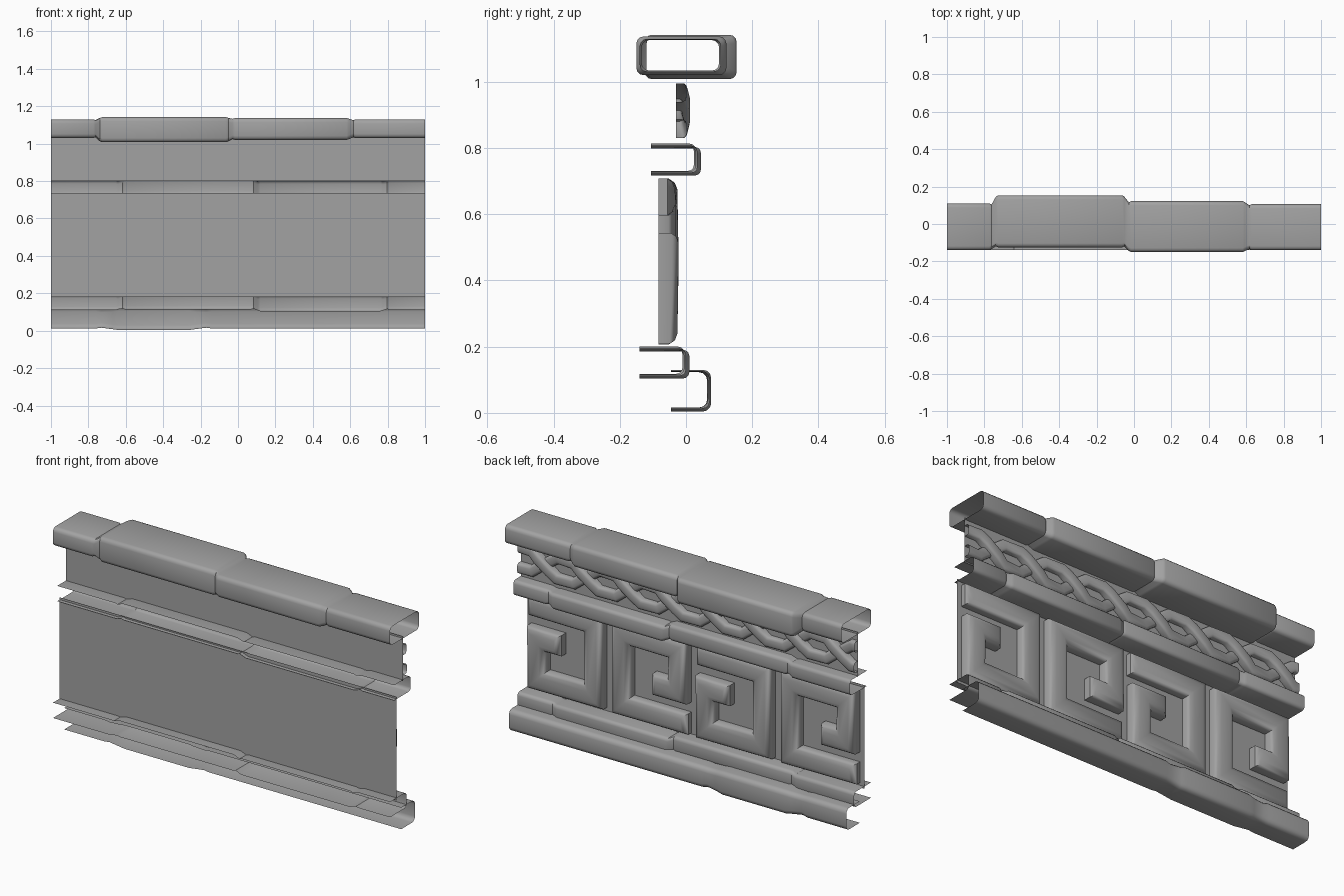
import bpy, bmesh, math
from mathutils import Vector

cube = bpy.data.objects.get("Cube")
if cube:
    bpy.data.objects.remove(cube)

stone = bpy.data.materials.new("grey_stone")
stone.use_nodes = True
GREY = (0.36, 0.36, 0.36, 1)
stone.diffuse_color = GREY
stone.node_tree.nodes["Principled BSDF"].inputs["Base Color"].default_value = GREY


def finish(name, bm, angle=35):
    bmesh.ops.recalc_face_normals(bm, faces=bm.faces)
    mesh = bpy.data.meshes.new(name)
    bm.to_mesh(mesh)
    bm.free()
    mesh.materials.append(stone)
    ob = bpy.data.objects.new(name, mesh)
    bpy.context.collection.objects.link(ob)
    bpy.ops.object.select_all(action='DESELECT')
    ob.select_set(True)
    bpy.context.view_layer.objects.active = ob
    bpy.ops.object.shade_smooth_by_angle(angle=math.radians(angle))
    return ob


def bridge(bm, rings, closed):
    n = len(rings[0])
    for a, b in zip(rings, rings[1:]):
        for i in range(n if closed else n - 1):
            j = (i + 1) % n
            bm.faces.new((a[i], a[j], b[j], b[i]))


def arc(cy, cz, r, start):
    return [(cy + r * math.cos(math.radians(start + t)),
             cz + r * math.sin(math.radians(start + t))) for t in (0, 30, 60, 90)]


def profile(y0, y1, z0, z1, r, closed):
    # rounded box section, or a channel open towards the front
    pts = arc(y1 - r, z0 + r, r, -90) + arc(y1 - r, z1 - r, r, 0)
    if closed:
        return pts + arc(y0 + r, z1 - r, r, 90) + arc(y0 + r, z0 + r, r, 180)
    return [(y0, z0)] + pts + [(y0, z1)]


def moulding(name, blocks, r, closed=False, step=0.012):
    # blocks: (x start, x end, y0, y1, z0, z1), joined by short sloped steps
    bm = bmesh.new()
    rings = []
    for x0, x1, *box in blocks:
        a = x0 if x0 <= -1 else x0 + step
        b = x1 if x1 >= 1 else x1 - step
        y0, y1, z0, z1 = box
        soft = (y0 if not closed else y0 + .006, y1 - .006, z0 + .004, z1 - .004)
        for x, bx in ((a, soft if x0 > -1 else box), (a + step, box),
                      (b - step, box), (b, soft if x1 < 1 else box)):
            rings.append([bm.verts.new((x, y, z)) for y, z in profile(*bx, r, closed)])
    bridge(bm, rings, closed)
    return finish(name, bm)


def bar(bm, path, width, base, chamfer):
    # mitred raised bar along path points (x, z, top y), with sloped ends
    pts = [Vector(p[:2]) for p in path]
    rings = []
    for i, p in enumerate(pts):
        d0 = (p - pts[i - 1]).normalized() if i else None
        d1 = (pts[i + 1] - p).normalized() if i < len(pts) - 1 else None
        d0, d1 = d0 or d1, d1 or d0
        n = Vector((-d0.y - d1.y, d0.x + d1.x)).normalized()
        n /= n.dot(Vector((-d0.y, d0.x)))
        top, h = path[i][2], width / 2
        mid = top - chamfer * 0.75
        back = d0 * chamfer * ((i == 0) - (i == len(pts) - 1))
        section = [(-h, base, 0), (-h, mid, 0), (-h + chamfer * .35, top - chamfer * .25, .6),
                   (-h + chamfer, top, 1), (h - chamfer, top, 1),
                   (h - chamfer * .35, top - chamfer * .25, .6), (h, mid, 0), (h, base, 0)]
        ring = []
        for s, y, k in section:
            q = p + n * s + back * k
            ring.append(bm.verts.new((q.x, y, q.y)))
        rings.append(ring)
    bridge(bm, rings, False)
    for r in (rings[0], rings[-1]):
        for i in range(3):
            bm.faces.new((r[i], r[i + 1], r[6 - i], r[7 - i]))


def plate(name, y, z0, z1):
    bm = bmesh.new()
    bm.faces.new([bm.verts.new((x, y, z)) for x, z in ((1, z0), (-1, z0), (-1, z1), (1, z1))])
    finish(name, bm)


# Hollow cap of four uneven blocks
moulding("cap", [(-1, -.75, -.14, .11, 1.03, 1.13),
                 (-.75, -.04, -.125, .153, 1.008, 1.142),
                 (-.04, .605, -.15, .122, 1.02, 1.137),
                 (.605, 1, -.14, .106, 1.03, 1.13)], .022, True)


# Two channel mouldings sharing the same joints
def channel(name, y, z):
    cuts = (-1, -.63, .095, .785, 1)
    shape = ((.038, .008, .09), (.03, .012, .098), (.045, .002, .088), (.035, .01, .092))
    moulding(name, [(a, b, y, y + .105 + d, z + lo, z + hi)
                    for a, b, (d, lo, hi) in zip(cuts, cuts[1:], shape)], .018)


channel("middle_moulding", -.105, .715)
channel("lower_moulding", -.14, .102)

# Base channel
moulding("base_moulding", [(-1, -.7, -.045, .07, .012, .127), (-.7, -.2, -.045, .076, .004, .13),
                           (-.2, 1, -.045, .072, .012, .127)], .025, step=.03)

# Back plates of the two relief bands
plate("braid_plate", -.03, .8, 1.04)
plate("key_plate", -.083, .18, .735)

# Square spirals, every other one turned upside down
spiral = [(.225, .195, -.034), (-.168, .195, -.03), (-.168, -.192, -.03),
          (.168, -.192, -.026), (.168, .03, -.022), (.02, .03, -.022)]
for k, name in enumerate(("first", "second", "third", "fourth")):
    s = 1 if k % 2 else -1
    bm = bmesh.new()
    bar(bm, [(-.75 + .5 * k + s * u, .457 + s * v, y) for u, v, y in spiral], .112, -.083, .03)
    finish(name + "_key_spiral", bm, 50)

# Two-strand braid, trimmed flush at the ends
for name, phase in (("first", 0), ("second", .25)):
    path = []
    for k in range(-1, 6):
        x = -1.075 + phase + .5 * k
        path += [(x, .858, -.002), (x + .1, .858, .004), (x + .14, .889, .012),
                 (x + .21, .939, .012), (x + .25, .967, .004),
                 (x + .35, .967, -.002), (x + .39, .939, -.01), (x + .46, .889, -.01)]
    bm = bmesh.new()
    bar(bm, path, .056, -.03, .014)
    for side in (-1, 1):
        bmesh.ops.bisect_plane(bm, geom=bm.verts[:] + bm.edges[:] + bm.faces[:],
                               plane_co=(side, 0, 0), plane_no=(side, 0, 0), clear_outer=True)
    finish(name + "_braid_strand", bm, 50)
